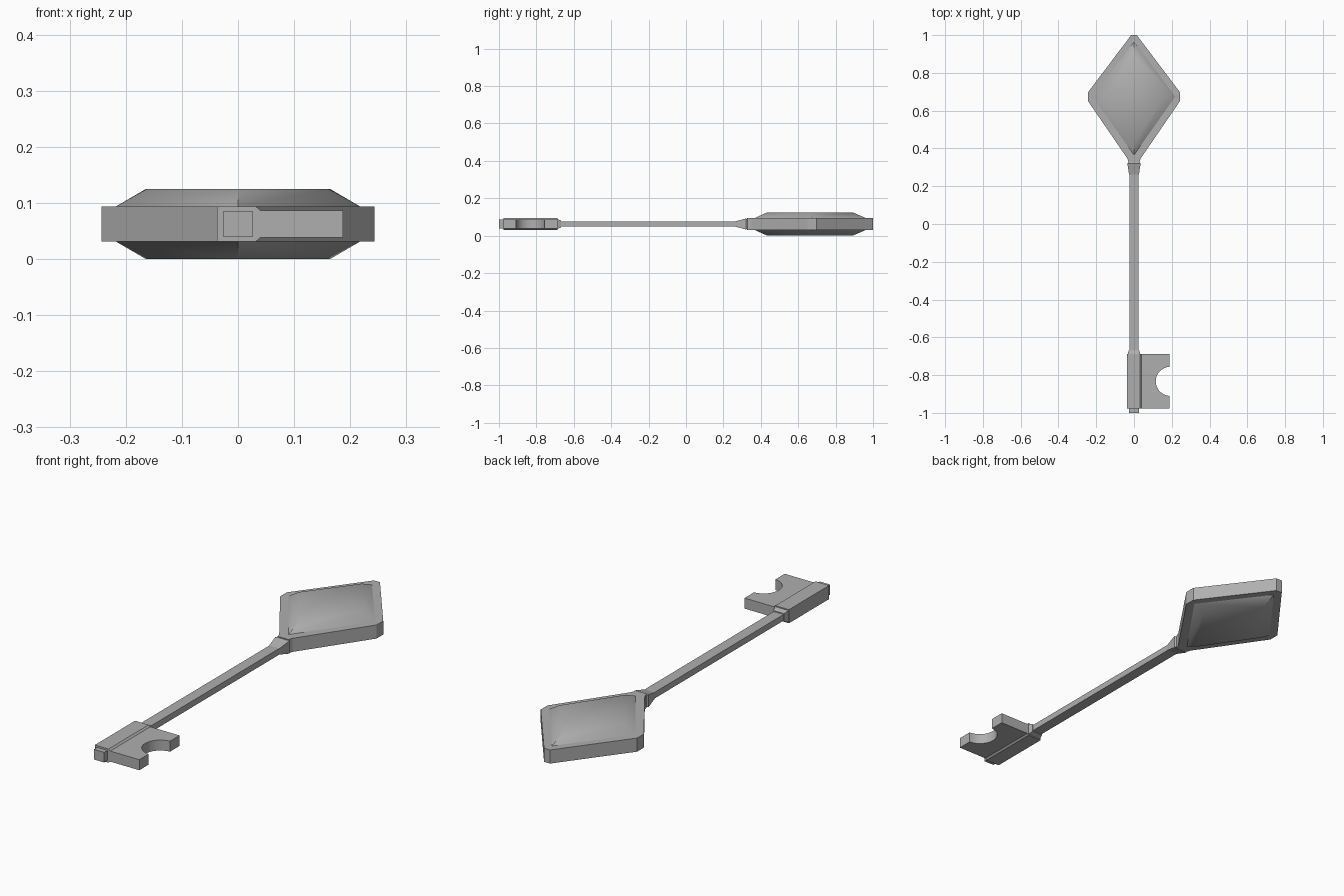
import bpy, bmesh
from math import sin, cos, pi, asin, radians

if "Cube" in bpy.data.objects:
    bpy.data.objects.remove(bpy.data.objects["Cube"])

ZC = 0.0625  # mid-plane height of the key
metal = bpy.data.materials.new("dark_grey_metal")
metal.diffuse_color = (0.43, 0.43, 0.43, 1)
metal.use_nodes = True
metal.node_tree.nodes["Principled BSDF"].inputs["Base Color"].default_value = metal.diffuse_color


def loft(name, rings):
    """Skin a stack of equal-length point rings and cap both ends."""
    bm = bmesh.new()
    vs = [[bm.verts.new(p) for p in r] for r in rings]
    n = len(vs[0])
    for a, b in zip(vs, vs[1:]):
        for i in range(n):
            j = (i + 1) % n
            bm.faces.new((a[i], a[j], b[j], b[i]))
    bm.faces.new(vs[0][::-1])
    bm.faces.new(vs[-1])
    bmesh.ops.recalc_face_normals(bm, faces=bm.faces)
    me = bpy.data.meshes.new(name)
    bm.to_mesh(me)
    bm.free()
    me.materials.append(metal)
    ob = bpy.data.objects.new(name, me)
    bpy.context.collection.objects.link(ob)
    return ob


def plate(name, outline, half):
    """Flat outline in plan, extruded evenly about the mid-plane."""
    return loft(name, [[(x, y, ZC + s * half) for x, y in outline] for s in (-1, 1)])


def bar(name, sections):
    """Rectangular bar along y from (y, half width, half height) sections."""
    return loft(name, [[(-w, y, ZC - h), (w, y, ZC - h), (w, y, ZC + h), (-w, y, ZC + h)]
                       for y, w, h in sections])


def smooth(ob, angle):
    """Smooth shading that keeps edges above the angle sharp."""
    bpy.ops.object.select_all(action='DESELECT')
    bpy.context.view_layer.objects.active = ob
    ob.select_set(True)
    bpy.ops.object.shade_smooth_by_angle(angle=radians(angle))


# Diamond-shaped head with blunted corners
side = [(0.028, 0.325), (0.034, 0.345), (0.243, 0.65), (0.243, 0.698), (0.015, 1.0)]
plate("head_frame", side + [(-x, y) for x, y in reversed(side)], 0.031)


# Bevelled gem panel, raised on both faces, with a soft edge round its table
def diamond(w, y0, y1, z):
    return [(0, y0, z), (w, 0.675, z), (0, y1, z), (-w, 0.675, z)]


for label, s in (("top", 1), ("bottom", -1)):
    gem = loft("gem_" + label, [diamond(0.218, 0.365, 0.963, ZC + s * 0.031),
                                diamond(0.164, 0.435, 0.89, ZC + s * 0.0625)])
    smooth(gem, 42)

# Shaft, flared collar under the head, and tip
bar("shaft", [(-0.69, 0.025, 0.014), (0.29, 0.025, 0.014)])
bar("collar", [(0.262, 0.026, 0.014), (0.32, 0.035, 0.029), (0.328, 0.03, 0.026)])
bar("tip", [(-1.0, 0.026, 0.023), (-0.97, 0.026, 0.023)])

# Bit sleeve, chamfered on the side facing the blade, stepped in at the shaft
sleeve = [(-0.037, -0.031), (0.032, -0.031), (0.04, -0.024),
          (0.04, 0.024), (0.032, 0.031), (-0.037, 0.031)]
loft("bit_sleeve", [[(x, y, ZC + z) for x, z in sleeve] for y in (-0.977, -0.688)])
bar("sleeve_neck", [(-0.69, 0.034, 0.027), (-0.667, 0.027, 0.018)])

# Bit blade with a round notch
R, CX, CY, XE = 0.077, 0.192, -0.833, 0.187
a0 = pi / 2 + asin((CX - XE) / R)
arc = [a0 + (2 * pi - 2 * a0) * i / 16 for i in range(17)]
notch = [(CX + R * cos(a), CY + R * sin(a)) for a in arc]
blade = plate("bit_blade", [(0.035, -0.688), (XE, -0.688)] + notch
              + [(XE, -0.977), (0.035, -0.977)], 0.024)
smooth(blade, 30)
